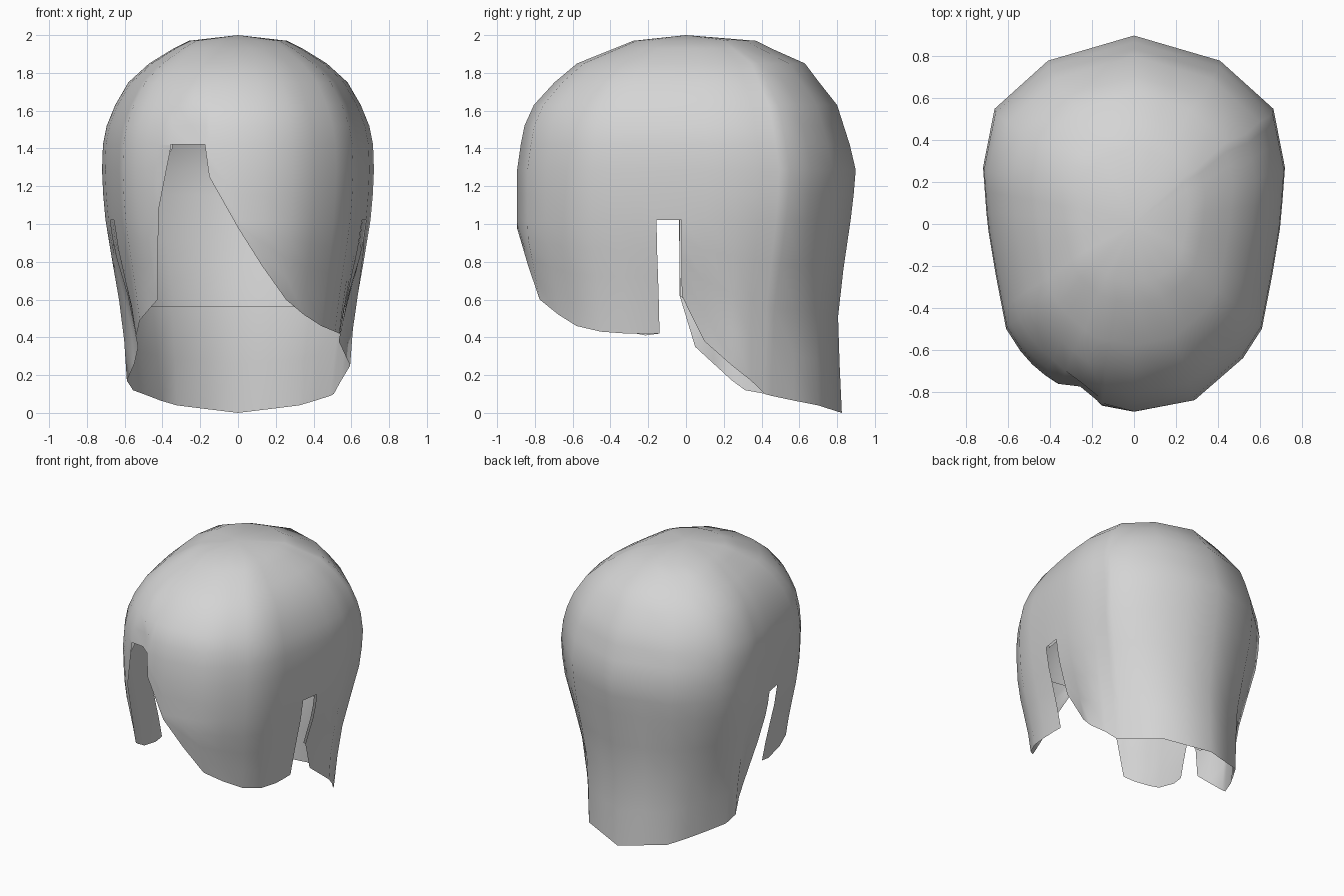
import bpy, bmesh, math

if "Cube" in bpy.data.objects:
    bpy.data.objects.remove(bpy.data.objects["Cube"])

# Plan outline of the hair at its widest: (angle from front, x, y)
PLAN = [(0, 0, -.895), (19, .29, -.84), (39, .52, -.64), (51, .61, -.50),
        (70, .66, -.24), (90, .70, 0), (110, .72, .27), (130, .665, .55),
        (152, .41, .78), (180, 0, .90)]
# Height, half width, front reach, back reach
PROFILE = [(0, .58, .78, .825), (.12, .585, .79, .82), (.42, .605, .81, .805),
           (.6, .63, .83, .805), (.8, .665, .87, .84), (.94, .69, .90, .86),
           (1.08, .71, .90, .88), (1.28, .72, .90, .90), (1.42, .715, .88, .867),
           (1.52, .695, .86, .835), (1.63, .65, .81, .80), (1.75, .58, .70, .705),
           (1.85, .47, .58, .63), (1.93, .34, .38, .45), (1.97, .26, .28, .37),
           (2.0, 0, 0, 0)]
# Inward pull of the lower hair by angle: rear corners flatten, side edges tuck in
CORNER = [(0, 0), (110, 0), (130, .1), (152, .02), (180, 0)]
TUCK = [(0, 0), (62, 0), (77, .05), (88, .1), (98, .1), (110, 0), (180, 0)]
CAP = [2.0, 1.97, 1.93, 1.85, 1.75, 1.63, 1.52, 1.42]
NOTCH = 1.02

# Each lock: lowest height of its lining, then (angle, height of the hem)
LOCKS = [
    # long sweeping fringe
    (1.3, [(-11.5, 1.41), (-10, 1.25), (0, .98), (9, .78), (19, .6), (29, .52),
           (39, .46), (51, .43), (62, .42), (70, .42), (77, .42)]),
    # gap beside the right temple
    (NOTCH, [(77, NOTCH), (88, NOTCH)]),
    # back curtain
    (.56, [(88, .62), (98, .38), (110, .25), (119, .17), (126, .10), (130, .09),
           (141, .065), (152, .04), (166, .02), (180, 0), (194, .02), (208, .04),
           (219, .065), (230, .095), (244, .12), (250, .17), (258, .26),
           (266, .35), (273, .62)]),
    # gap beside the left temple
    (NOTCH, [(273, NOTCH), (283, NOTCH)]),
    # short fringe lock
    (1.3, [(283, .42), (290, .41), (302, .44), (309, .49), (318, .55),
           (324, .6), (329, 1.07), (335, 1.40)]),
    # parting
    (1.4, [(335, 1.42), (342, 1.42), (348.5, 1.42)]),
]


def lookup(table, t):
    for a, b in zip(table, table[1:]):
        if t <= b[0]:
            f = (t - a[0]) / (b[0] - a[0])
            return [p + (q - p) * f for p, q in zip(a[1:], b[1:])]
    return list(table[-1][1:])


def place(angle, z, inset):
    a = (angle + 180) % 360 - 180
    px, py = lookup(PLAN, abs(a))
    w, front, back = lookup(PROFILE, z)
    x = math.copysign(px, a) * w / .72
    y = py / .9 * (back if py > 0 else front)
    k = 1 - inset
    # slight dip at the parting
    if z < 1.6 and abs(a + 18) < 1:
        k -= .06
    k -= lookup(CORNER, abs(a))[0] * min(1, max(0, 1.05 - z))
    x *= 1 - lookup(TUCK, abs(a))[0] * min(1, max(0, (.85 - z) / .45))
    return x * k, y * k, z - (inset if z > 1.42 else 0) * min(1, (z - 1.42) / .4)


def hair_shell(name, inset, is_lining, material):
    bm = bmesh.new()
    for lining_hem, lock in LOCKS:
        columns = []
        for angle, hem in lock:
            if is_lining:
                hem = max(hem, lining_hem)
            mid = max(hem, NOTCH)
            zs = CAP + [1.42 + (mid - 1.42) * i / 3 for i in (1, 2, 3)]
            zs += [mid + (hem - mid) * i / 4 for i in (1, 2, 3, 4)]
            columns.append([bm.verts.new(place(angle, z, inset)) for z in zs])
        for c, d in zip(columns, columns[1:]):
            for i in range(len(c) - 1):
                bm.faces.new((c[i], c[i + 1], d[i + 1], d[i]))
    # weld the locks together and drop collapsed faces
    bmesh.ops.remove_doubles(bm, verts=bm.verts, dist=.001)
    bmesh.ops.dissolve_degenerate(bm, edges=bm.edges, dist=.001)
    bmesh.ops.recalc_face_normals(bm, faces=bm.faces)
    top = max(bm.faces, key=lambda f: f.calc_center_median().z)
    if top.normal.z < 0:
        bmesh.ops.reverse_faces(bm, faces=bm.faces)
    for f in bm.faces:
        f.smooth = True
    mesh = bpy.data.meshes.new(name)
    bm.to_mesh(mesh)
    bm.free()
    mesh.materials.append(material)
    ob = bpy.data.objects.new(name, mesh)
    bpy.context.collection.objects.link(ob)


grey = bpy.data.materials.new("light_grey")
grey.diffuse_color = (.66, .66, .66, 1)
grey.use_nodes = True
grey.node_tree.nodes["Principled BSDF"].inputs["Base Color"].default_value = grey.diffuse_color

# Outer hair and the shorter lining beneath it
hair_shell("hair", 0, False, grey)
hair_shell("hair_lining", .03, True, grey)
